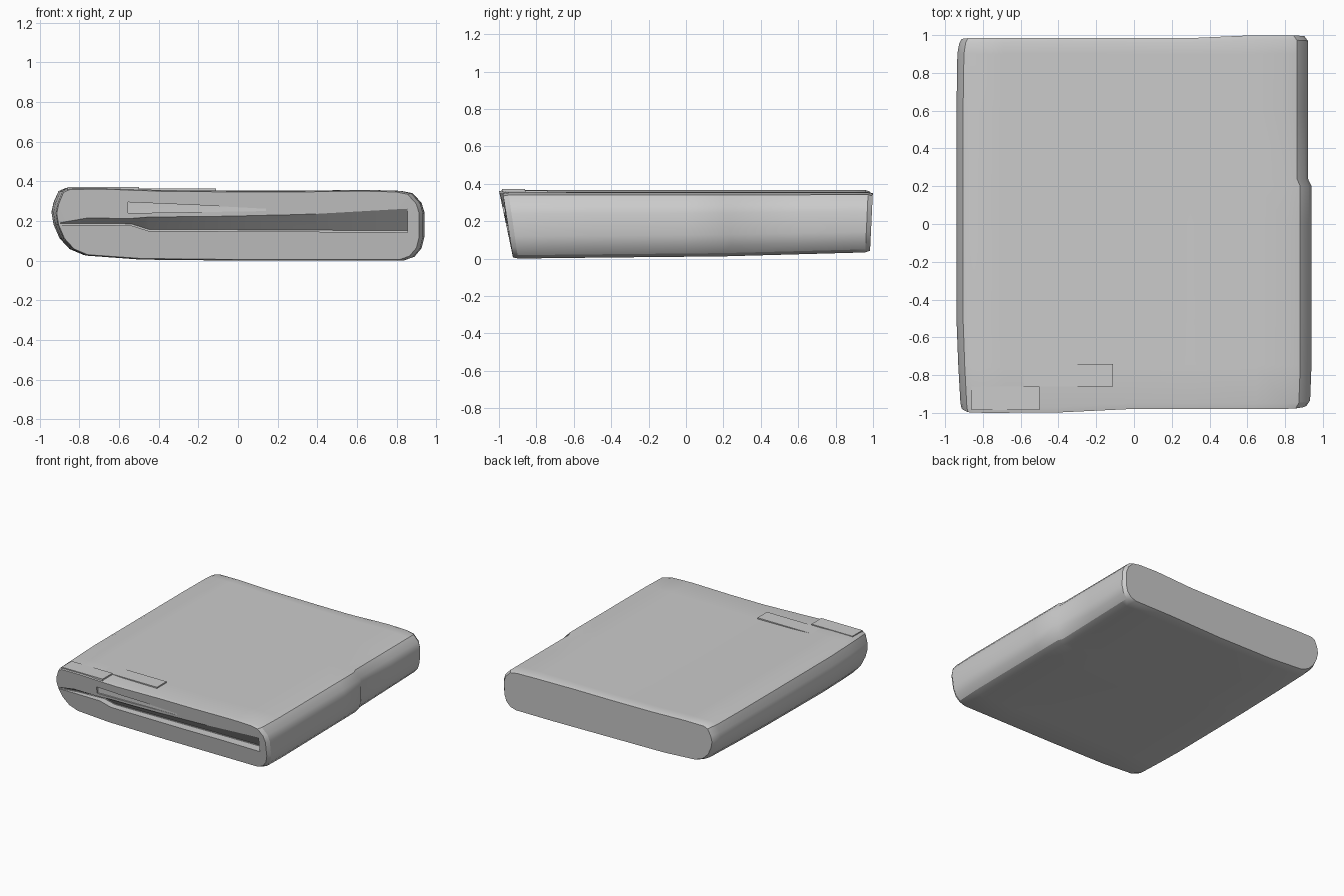
import bpy, bmesh

if "Cube" in bpy.data.objects:
    bpy.data.objects.remove(bpy.data.objects["Cube"])


def loft(name, rings):
    """Skin a row of equal-length closed rings and cap both ends."""
    bm = bmesh.new()
    rows = [[bm.verts.new(p) for p in ring] for ring in rings]
    n = len(rows[0])
    for a, b in zip(rows, rows[1:]):
        for i in range(n):
            j = (i + 1) % n
            bm.faces.new((a[i], a[j], b[j], b[i]))
    bm.faces.new(rows[0])
    bm.faces.new(rows[-1])
    bmesh.ops.recalc_face_normals(bm, faces=bm.faces)
    mesh = bpy.data.meshes.new(name)
    bm.to_mesh(mesh)
    bm.free()
    obj = bpy.data.objects.new(name, mesh)
    bpy.context.collection.objects.link(obj)
    return obj


# Outline seen from the front: lopsided rounded slab
profile = [(-.78, .025), (-.5, .005), (0, 0), (.5, 0), (.84, 0), (.89, .018), (.925, .06),
           (.94, .12), (.94, .24), (.925, .29), (.88, .34), (.82, .352), (.65, .357),
           (.3, .352), (0, .352), (-.4, .356), (-.7, .367), (-.87, .366), (-.905, .35),
           (-.93, .29), (-.94, .24), (-.93, .18), (-.90, .11), (-.85, .055)]

# y, right half scale, left half scale, height inset at the rim
stations = [(-.985, .972, .972, .006), (-.955, .992, .978, 0), (-.75, 1, .99, 0),
            (-.5, 1, 1, 0), (0, 1, 1, 0), (.2, 1, 1, 0), (.24, .98, 1, 0),
            (.6, .98, 1, 0), (.9, .98, .995, 0), (.965, .98, .985, 0),
            (.99, .96, .972, .008)]


def section(y, right, left, inset):
    ring = []
    for x, z in profile:
        front = max(0, min(1, (-y - .5) / .48))
        back = max(0, (y - .2) / .79)
        low = 1 - z / .36
        yy = y + front * (.06 * low + (-.013 if x < -.1 else .005) * (1 - low))
        if y > .9:
            yy += (.009 if x > .4 else -.006) - .015 * low
        zz = .18 + (z - .18) * (1 - inset / .18)
        zz += low * (.012 * min(1, (y + 1) / 1.2) + .022 * back)
        ring.append((x * (right if x > 0 else left), yy, zz))
    return ring


body = loft("case_body", [section(*s) for s in stations])


# Wedge slots along the front: (x, floor z, ceiling z, depth y)
def cut_slot(name, stops):
    cutter = loft(name, [[(x, -1.1, lo), (x, d, lo), (x, d, lo + .008), (x, -.965, hi),
                          (x, -1.1, hi)] for x, lo, hi, d in stops])
    cutter.hide_render = True
    cutter.hide_viewport = True
    mod = body.modifiers.new(name, 'BOOLEAN')
    mod.object = cutter
    mod.operation = 'DIFFERENCE'
    mod.solver = 'EXACT'


cut_slot("front_groove_cutter", [(-.895, .18, .192, -.955), (-.76, .18, .215, -.93),
                                 (-.54, .178, .213, -.91), (-.45, .15, .22, -.90),
                                 (0, .148, .225, -.89), (.4, .146, .24, -.88),
                                 (.855, .143, .262, -.87)])
cut_slot("label_recess_cutter", [(-.555, .24, .295, -.962), (-.2, .245, .28, -.964),
                                 (.14, .25, .262, -.966)])


def plate(name, x0, x1, y0, y1, z0, z1):
    return loft(name, [[(x, y0, z0), (x, y1, z0), (x, y1, z1), (x, y0, z1)]
                       for x in (x0, x1)])


# Thin raised strips on the front left of the lid
plates = [plate("lid_strip_front", -.86, -.5, -.985, -.86, .35, .371),
          plate("lid_strip_inner", -.86, -.11, -.86, -.74, .345, .363)]

for obj in [body] + plates:
    bpy.ops.object.select_all(action='DESELECT')
    obj.select_set(True)
    bpy.context.view_layer.objects.active = obj
    for mod in list(obj.modifiers):
        bpy.ops.object.modifier_apply(modifier=mod.name)
    bpy.ops.object.shade_smooth_by_angle(angle=.5)
